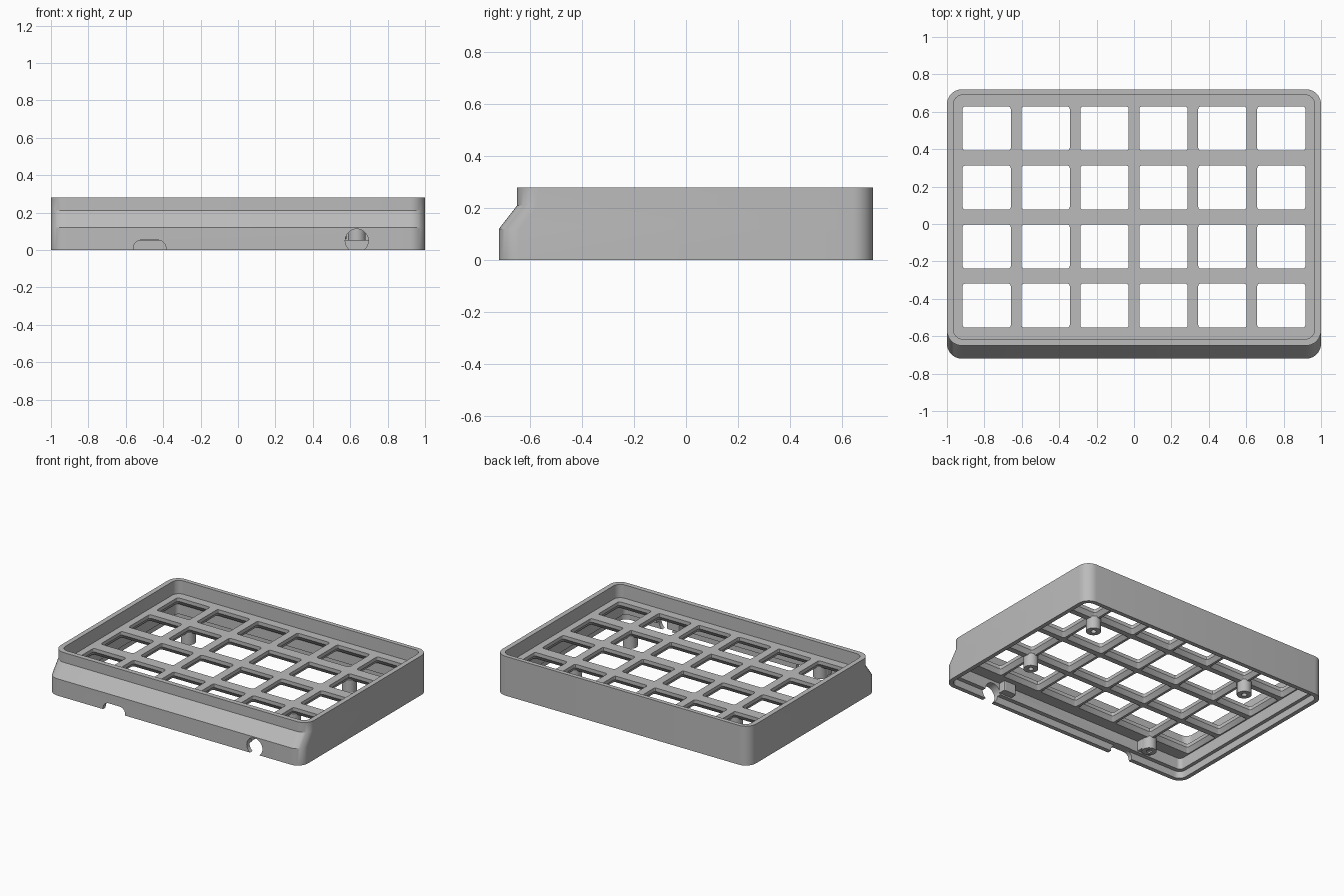
import bpy, bmesh
from math import sin, cos, pi, radians
from mathutils import Matrix

cube = bpy.data.objects.get("Cube")
if cube:
    bpy.data.objects.remove(cube, do_unlink=True)

grey = bpy.data.materials.new("plain grey plastic")
grey.use_nodes = True
grey.diffuse_color = (0.5, 0.5, 0.5, 1)
grey.node_tree.nodes["Principled BSDF"].inputs["Base Color"].default_value = (0.5, 0.5, 0.5, 1)


def ring(x0, x1, y0, y1, r, z, seg=8):
    """Rounded rectangle outline at height z."""
    corners = [(x1 - r, y1 - r), (x0 + r, y1 - r), (x0 + r, y0 + r), (x1 - r, y0 + r)]
    return [(cx + r * cos(a), cy + r * sin(a), z)
            for i, (cx, cy) in enumerate(corners)
            for a in [(i + k / seg) * pi / 2 for k in range(seg + 1)]]


def disc(x, y, r, z):
    return ring(x - r, x + r, y - r, y + r, r, z)


def loft(bm, rings):
    """Closed solid through a stack of matching outlines."""
    rows = [[bm.verts.new(p) for p in pts] for pts in rings]
    n = len(rows[0])
    for low, high in zip(rows, rows[1:]):
        for i in range(n):
            j = (i + 1) % n
            bm.faces.new((low[i], low[j], high[j], high[i]))
    bm.faces.new(rows[0][::-1])
    bm.faces.new(rows[-1])


def make(name, stacks, matrix=None):
    bm = bmesh.new()
    for rings in stacks:
        loft(bm, rings)
    bmesh.ops.remove_doubles(bm, verts=bm.verts, dist=1e-5)
    bmesh.ops.recalc_face_normals(bm, faces=bm.faces)
    if matrix:
        bm.transform(matrix)
    mesh = bpy.data.meshes.new(name)
    bm.to_mesh(mesh)
    bm.free()
    mesh.materials.append(grey)
    obj = bpy.data.objects.new(name, mesh)
    bpy.context.collection.objects.link(obj)
    return obj


def select(obj):
    bpy.ops.object.select_all(action='DESELECT')
    obj.select_set(True)
    bpy.context.view_layer.objects.active = obj


def cut(obj, cutter):
    mod = obj.modifiers.new("cut", 'BOOLEAN')
    mod.operation = 'DIFFERENCE'
    mod.solver = 'EXACT'
    mod.object = cutter
    select(obj)
    bpy.ops.object.modifier_apply(modifier=mod.name)
    bpy.data.objects.remove(cutter, do_unlink=True)


def smooth(obj):
    select(obj)
    bpy.ops.object.shade_smooth_by_angle(angle=radians(30))


PLATE_TOP, PLATE_LOW, RIM = 0.185, 0.13, 0.05

# Case body with a sloped step along the front
case = make("case", [[ring(-1, 1, y, 0.72, 0.08, z)
                      for y, z in ((-0.72, 0), (-0.72, 0.12), (-0.65, 0.21), (-0.65, 0.28))]])

# Upper tray, lower cavity and the recess for a base cover
cut(case, make("tray_cutter", [[ring(-0.965, 0.965, -0.615, 0.69, 0.05, z)
                                for z in (PLATE_TOP, 0.4)]]))
cut(case, make("cavity_cutter", [[ring(-0.945, 0.945, -0.66, 0.665, 0.03, z)
                                  for z in (-0.1, PLATE_LOW)]]))
cut(case, make("recess_cutter", [[ring(-0.97, 0.97, -0.69, 0.69, 0.05, z)
                                  for z in (-0.1, RIM)]]))

# Key openings, flared on the underside
keys = []
for col in range(6):
    for row in range(4):
        x, y = (col - 2.5) * 0.315, 0.037 + (row - 1.5) * 0.3155
        keys.append([ring(x - 0.129 - g, x + 0.129 + g, y - 0.118 - g, y + 0.118 + g, 0.014, z, 3)
                     for g, z in ((0.02, 0.1), (0.02, PLATE_LOW), (0, 0.16), (0, 0.22))])
cut(case, make("key_cutter", keys))

# Cable hole and slot through the front wall
to_front = Matrix.Rotation(pi / 2, 4, 'X')
cut(case, make("cable_cutter", [[disc(0.635, RIM, 0.062, d) for d in (0.62, 0.8)]], to_front))
cut(case, make("slot_cutter", [[ring(-0.56, -0.385, -0.1, 0.053, 0.045, d)
                                for d in (0.62, 0.8)]], to_front))
smooth(case)

# Screw posts with blind holes
for name, x, y in (("back_left", 0.635, 0.35), ("front_left", 0.635, -0.28),
                   ("back_right", -0.635, 0.35), ("front_right", -0.635, -0.605)):
    post = make(name + "_screw_post",
                [[disc(x, y, r, z) for r, z in ((0.018, 0.1), (0.018, RIM),
                                               (0.048, RIM), (0.048, PLATE_LOW + 0.01))]])
    smooth(post)

# Ribs joining the front wall to the plate
for name, x in (("slot", -0.635), ("cable", 0.53)):
    make(name + "_rib", [[ring(x - 0.05, x + 0.05, -0.67, -0.61, 0.01, z, 2)
                          for z in (RIM + 0.01, PLATE_LOW + 0.01)]])
